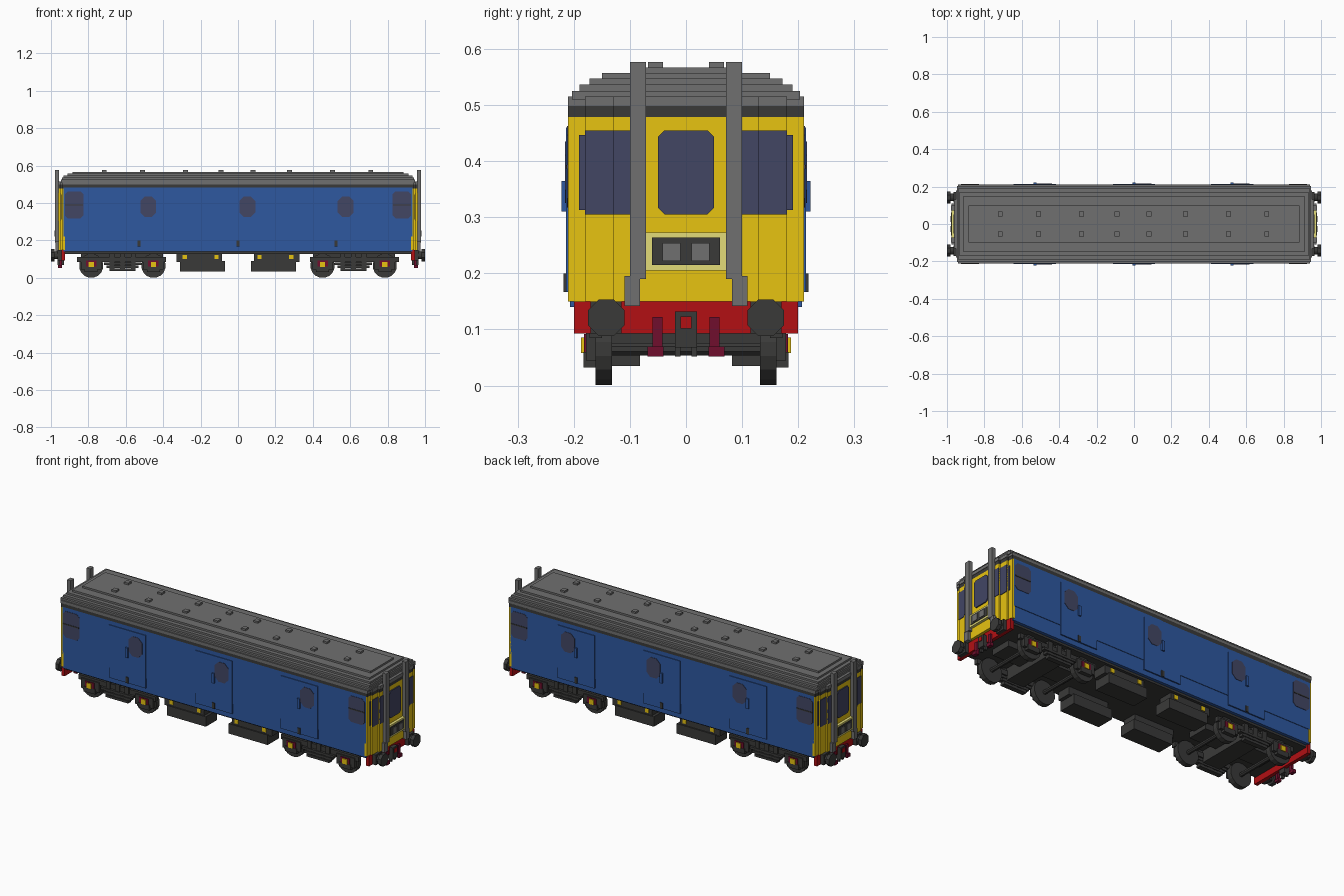
import bpy, bmesh, math
from mathutils import Matrix

if "Cube" in bpy.data.objects:
    bpy.data.objects.remove(bpy.data.objects["Cube"])


def material(name, rgb):
    # sRGB bytes to linear
    lin = [((c / 255 + 0.055) / 1.055) ** 2.4 if c > 10 else c / 3294 for c in rgb]
    m = bpy.data.materials.new(name)
    m.use_nodes = True
    m.diffuse_color = (*lin, 1)
    m.node_tree.nodes["Principled BSDF"].inputs["Base Color"].default_value = (*lin, 1)
    return m


BLUE = material("body blue", (46, 88, 160))
YELLOW = material("end yellow", (240, 203, 18))
GREY = material("roof grey", (112, 112, 112))
BLACK = material("chassis black", (58, 58, 57))
RED = material("beam red", (178, 16, 20))
MAROON = material("step maroon", (112, 15, 45))
GLASS = material("window glass", (66, 70, 100))
PALE = material("pale yellow", (228, 220, 120))


class Part:
    """One object gathered from boxes and prisms, mirrored across x and/or y."""

    def __init__(self, name, mat, mirror=""):
        self.name, self.mat, self.mirror = name, mat, mirror
        self.bm = bmesh.new()

    def box(self, x0, x1, y0, y1, z0, z1):
        m = Matrix.Translation(((x0 + x1) / 2, (y0 + y1) / 2, (z0 + z1) / 2))
        m = m @ Matrix.Diagonal((x1 - x0, y1 - y0, z1 - z0, 1))
        bmesh.ops.create_cube(self.bm, size=1, matrix=m)
        return self

    def cylinder(self, axis, centre, r, a, b, n=16):
        # disc between a and b along the axis; centre gives the other two coordinates
        mid, u, v = (a + b) / 2, *centre
        if axis == "x":
            m = Matrix.Translation((mid, u, v)) @ Matrix.Rotation(math.pi / 2, 4, "Y")
        else:
            m = Matrix.Translation((u, mid, v)) @ Matrix.Rotation(math.pi / 2, 4, "X")
        m = m @ Matrix.Rotation(math.pi / n, 4, "Z")
        bmesh.ops.create_cone(self.bm, cap_ends=True, segments=n, radius1=r, radius2=r,
                              depth=b - a, matrix=m)
        return self

    def pane(self, axis, u, v, w, h, a, b, cut=0.012):
        # rectangle with clipped corners, extruded from a to b along the axis
        w, h = w / 2, h / 2
        pts = [(w, h - cut), (w - cut, h), (cut - w, h), (-w, h - cut),
               (-w, cut - h), (cut - w, -h), (w - cut, -h), (w, cut - h)]
        place = (lambda p, d: (d, u + p[0], v + p[1])) if axis == "x" else \
                (lambda p, d: (u + p[0], d, v + p[1]))
        lo = [self.bm.verts.new(place(p, a)) for p in pts]
        hi = [self.bm.verts.new(place(p, b)) for p in pts]
        self.bm.faces.new(lo)
        self.bm.faces.new(hi)
        for i in range(8):
            j = (i + 1) % 8
            self.bm.faces.new((lo[i], lo[j], hi[j], hi[i]))
        return self

    def done(self):
        for i, axis in enumerate("xy"):
            if axis in self.mirror:
                copy = bmesh.ops.duplicate(self.bm, geom=self.bm.faces[:])["geom"]
                for v in [g for g in copy if isinstance(g, bmesh.types.BMVert)]:
                    v.co[i] *= -1
        bmesh.ops.recalc_face_normals(self.bm, faces=self.bm.faces)
        me = bpy.data.meshes.new(self.name)
        self.bm.to_mesh(me)
        self.bm.free()
        me.materials.append(self.mat)
        ob = bpy.data.objects.new(self.name, me)
        bpy.context.collection.objects.link(ob)


# Stepped plan of each end: (half width, x reach)
END_STEPS = [(0.21, 0.94), (0.18, 0.95), (0.13, 0.96)]
DOORS = (-0.53, 0.0, 0.525)

# Body shell
body = Part("body", BLUE)
body.box(-0.932, 0.932, -0.207, 0.207, 0.14, 0.22)
body.box(-0.932, 0.932, -0.21, 0.21, 0.22, 0.482).done()

# Sliding side doors with handles, windows and latches
doors = Part("side_doors", BLUE, "y")
handles = Part("door_handles", BLUE, "y")
latches = Part("door_latches", BLACK, "y")
panes = Part("side_windows", GLASS, "y")
for x in DOORS:
    doors.box(x - 0.113, x + 0.113, 0.2, 0.214, 0.167, 0.46)
    handles.box(x - 0.008, x + 0.008, 0.21, 0.222, 0.31, 0.365)
    latches.box(x - 0.008, x + 0.008, 0.21, 0.218, 0.167, 0.2)
    panes.pane("y", x + 0.05, 0.38, 0.085, 0.11, 0.211, 0.216, 0.024)
for x in (-0.876, 0.876):
    panes.pane("y", x, 0.39, 0.1, 0.145, 0.206, 0.212, 0.016)
for part in (doors, handles, latches, panes):
    part.done()
rails = Part("side_window_rails", BLACK, "xy")
rails.box(0.828, 0.924, 0.21, 0.214, 0.387, 0.393).done()

# Yellow ends, dark cornice and lowest roof layer share the stepped plan
ends = Part("end_walls", YELLOW, "x")
cornice = Part("cornice", BLACK)
roof = Part("roof", GREY)
for w, x in END_STEPS:
    ends.box(0.925, x, -w, w, 0.15, 0.479)
    cornice.box(-x, x, -w, w, 0.479, 0.5)
    roof.box(-x - 0.002, x + 0.002, -w, w, 0.498, 0.515)
ends.done()
cornice.done()
# Roof layers: half width, half length, bottom, top
for w, x, z0, z1 in [(0.203, 0.947, 0.51, 0.525), (0.19, 0.94, 0.52, 0.537),
                     (0.172, 0.932, 0.53, 0.547), (0.15, 0.912, 0.54, 0.557),
                     (0.1, 0.885, 0.55, 0.567)]:
    roof.box(-x, x, -w, w, z0, z1)
roof.done()

vents = Part("roof_vents", GREY, "y")
for x in (-0.715, -0.51, -0.28, -0.09, 0.08, 0.275, 0.505, 0.71):
    vents.box(x - 0.013, x + 0.013, 0.041, 0.068, 0.56, 0.577)
vents.done()

# End windows follow the wall steps
ew = Part("end_outer_windows", GLASS, "xy")
ew.box(0.955, 0.963, 0.1, 0.13, 0.305, 0.455)
ew.box(0.945, 0.953, 0.13, 0.18, 0.305, 0.455)
ew.box(0.935, 0.943, 0.18, 0.191, 0.313, 0.447).done()
Part("end_door_window", GLASS, "x").pane("x", 0, 0.38, 0.1, 0.15, 0.958, 0.966).done()

# Indicator box under the end door window
Part("indicator_frame", PALE, "x").box(0.955, 0.975, -0.071, 0.071, 0.205, 0.273).done()
Part("indicator_panel", BLACK, "x").box(0.97, 0.978, -0.061, 0.061, 0.215, 0.264).done()
Part("indicator_blinds", GREY, "xy").box(0.975, 0.981, 0.01, 0.042, 0.222, 0.254).done()

# Tall end pipes with stepped feet
pipes = Part("end_pipes", GREY, "xy")
pipes.box(0.957, 0.979, 0.071, 0.1, 0.19, 0.577)
pipes.box(0.955, 0.977, 0.082, 0.11, 0.142, 0.195).done()

# Buffer beam, buffers, coupling and hanging steps
Part("buffer_beam", RED, "x").box(0.925, 0.945, -0.2, 0.2, 0.093, 0.15).done()
buffers = Part("buffers", BLACK, "xy")
buffers.cylinder("x", (0.142, 0.121), 0.021, 0.94, 0.985, 12)
buffers.cylinder("x", (0.142, 0.121), 0.035, 0.98, 1.0, 8)
buffers.box(0.943, 0.965, 0.115, 0.17, 0.093, 0.15).done()
coupling = Part("coupling", BLACK, "x")
coupling.box(0.93, 0.965, -0.02, 0.02, 0.068, 0.132)
coupling.box(0.94, 0.955, -0.02, -0.01, 0.052, 0.07)
coupling.box(0.94, 0.955, 0.01, 0.02, 0.052, 0.07).done()
Part("coupling_socket", RED, "x").box(0.96, 0.968, -0.01, 0.01, 0.102, 0.123).done()
hoses = Part("brake_hoses", MAROON, "xy")
hoses.box(0.94, 0.955, 0.042, 0.06, 0.063, 0.122)
hoses.box(0.942, 0.962, 0.04, 0.069, 0.052, 0.07).done()

# Floor
Part("floor", BLACK).box(-0.93, 0.93, -0.19, 0.19, 0.128, 0.15).done()

# Bogies
wheels = Part("wheels", BLACK, "xy")
axles = Part("axles", BLACK, "x")
frames = Part("bogie_frames", BLACK, "xy")
boxes = Part("axle_boxes", MAROON, "xy")
hubs = Part("axle_caps", YELLOW, "xy")
for x in (0.452, 0.785):
    wheels.cylinder("y", (x, 0.065), 0.065, 0.132, 0.161)
    axles.cylinder("y", (x, 0.065), 0.012, -0.14, 0.14, 8)
    frames.box(x - 0.055, x + 0.055, 0.155, 0.178, 0.045, 0.1)
    frames.box(x - 0.035, x + 0.035, 0.16, 0.183, 0.032, 0.06)
    boxes.box(x - 0.028, x + 0.028, 0.16, 0.182, 0.06, 0.092)
    hubs.box(x - 0.014, x + 0.014, 0.175, 0.187, 0.058, 0.086)
frames.box(0.385, 0.86, 0.15, 0.172, 0.085, 0.112)
for half, z in ((0.1, 0.07), (0.085, 0.053), (0.07, 0.036)):
    frames.box(0.617 - half, 0.617 + half, 0.155, 0.182, z, z + 0.013)
for x in (0.56, 0.617, 0.674):
    frames.box(x - 0.013, x + 0.013, 0.158, 0.178, 0.04, 0.13)
for part in (wheels, axles, frames, boxes, hubs):
    part.done()
bolster = Part("bogie_bolsters", BLACK, "x")
bolster.box(0.565, 0.67, -0.16, 0.16, 0.062, 0.13)
bolster.box(0.4, 0.84, -0.06, 0.06, 0.095, 0.13).done()

# Equipment boxes hung between the bogies
lockers = Part("underfloor_boxes", BLACK, "xy")
lockers.box(0.07, 0.31, 0.082, 0.182, 0.035, 0.09)
lockers.box(0.085, 0.33, 0.095, 0.175, 0.085, 0.135).done()
tags = Part("underfloor_tags", YELLOW, "xy")
for x in (0.115, 0.285):
    tags.box(x - 0.011, x + 0.011, 0.17, 0.179, 0.1, 0.122)
tags.done()
